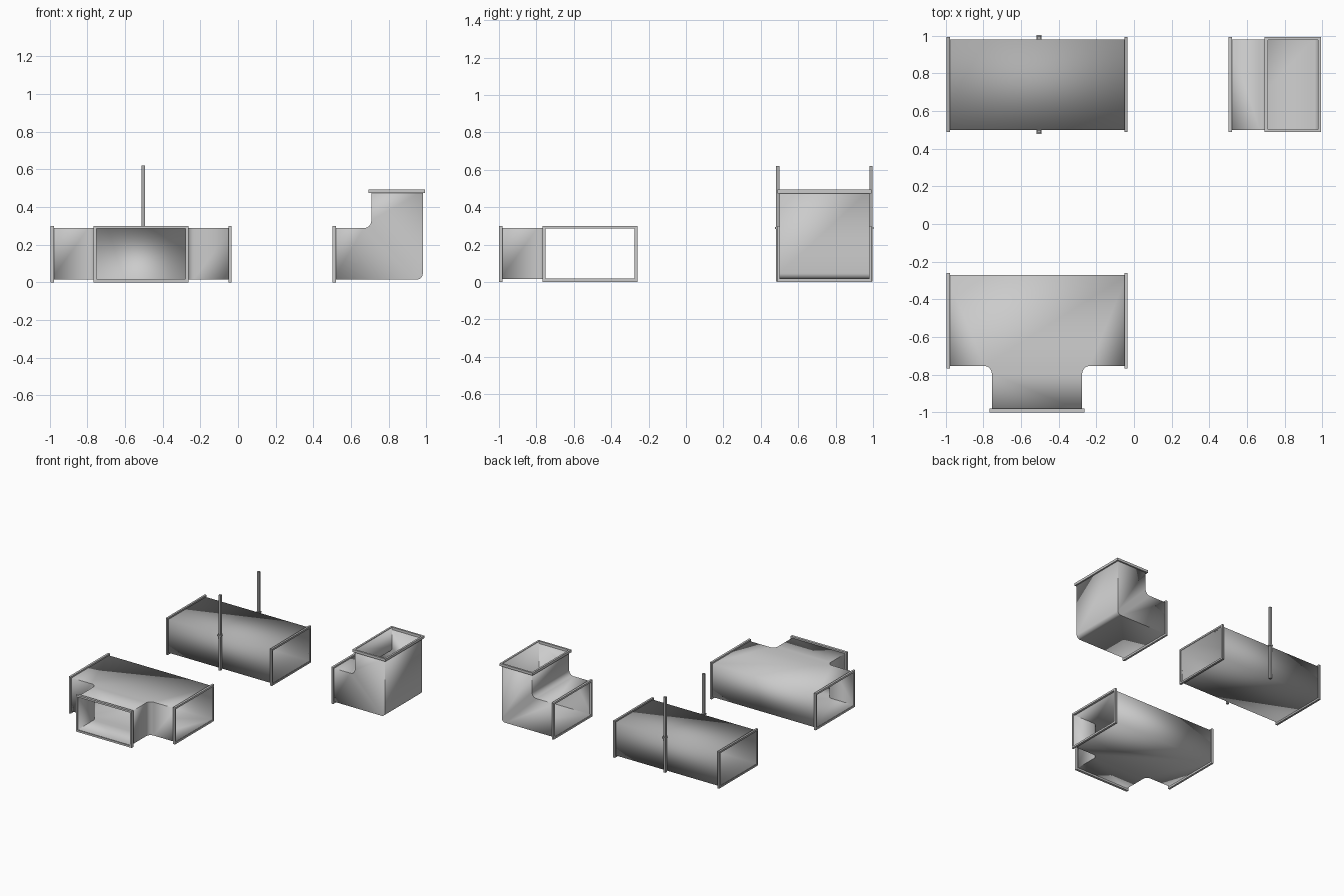
import bpy, bmesh, math

if "Cube" in bpy.data.objects:
    bpy.data.objects.remove(bpy.data.objects["Cube"])

dark = bpy.data.materials.new("dark_grey")
dark.diffuse_color = (0.42, 0.42, 0.42, 1)
dark.use_nodes = True
dark.node_tree.nodes["Principled BSDF"].inputs["Base Color"].default_value = dark.diffuse_color


def finish(name, bm, mat=None):
    me = bpy.data.meshes.new(name)
    bm.to_mesh(me)
    bm.free()
    ob = bpy.data.objects.new(name, me)
    bpy.context.collection.objects.link(ob)
    if mat:
        me.materials.append(mat)
    return ob


def arc(cx, cy, r, a0, a1, n=8):
    angles = [math.radians(a0 + (a1 - a0) * i / n) for i in range(n + 1)]
    return [(cx + r * math.cos(a), cy + r * math.sin(a)) for a in angles]


def duct(name, profile, open_edges, to3d, w0, w1, mat=None):
    """Sheet-metal shell: extruded profile with the listed edges left open."""
    bm = bmesh.new()
    a = [bm.verts.new(to3d(u, v, w0)) for u, v in profile]
    b = [bm.verts.new(to3d(u, v, w1)) for u, v in profile]
    n = len(profile)
    bm.faces.new(a[::-1])
    bm.faces.new(b)
    sides = [bm.faces.new((a[i], a[(i + 1) % n], b[(i + 1) % n], b[i])) for i in range(n)]
    bmesh.ops.recalc_face_normals(bm, faces=bm.faces[:])
    bmesh.ops.delete(bm, geom=[sides[i % n] for i in open_edges], context='FACES_ONLY')
    ob = finish(name, bm, mat)
    bpy.ops.object.select_all(action='DESELECT')
    ob.select_set(True)
    bpy.context.view_layer.objects.active = ob
    bpy.ops.object.shade_smooth_by_angle(angle=math.radians(30))
    mod = ob.modifiers.new("wall", 'SOLIDIFY')
    mod.thickness = 0.003
    mod.offset = -1
    mod.use_even_offset = True


def flange(name, axis, span, us, vs, mat=None, rim=0.015):
    """Rectangular frame lying across the given axis."""
    bm = bmesh.new()
    rings = []
    for w, t in ((span[0], 0), (span[1], 0), (span[1], rim), (span[0], rim)):
        u0, u1, v0, v1 = us[0] + t, us[1] - t, vs[0] + t, vs[1] - t
        ring = []
        for u, v in ((u0, v0), (u1, v0), (u1, v1), (u0, v1)):
            co = [u, v]
            co.insert(axis, w)
            ring.append(bm.verts.new(co))
        rings.append(ring)
    for k in range(4):
        p, q = rings[k], rings[(k + 1) % 4]
        for i in range(4):
            j = (i + 1) % 4
            bm.faces.new((p[i], p[j], q[j], q[i]))
    bmesh.ops.recalc_face_normals(bm, faces=bm.faces[:])
    finish(name, bm, mat)


def box(name, lo, hi, mat=None):
    bm = bmesh.new()
    bmesh.ops.create_cube(bm, size=1)
    for v in bm.verts:
        v.co = [lo[i] + (v.co[i] + 0.5) * (hi[i] - lo[i]) for i in range(3)]
    finish(name, bm, mat)


def xy(u, v, w):
    return (u, v, w)


def xz(u, v, w):
    return (u, w, v)


Z = (0.0, 0.3)          # flange height range
B, T = 0.015, 0.288     # duct bottom and top
L, R = -0.995, -0.034   # ends of the long ducts
F = 0.017               # flange depth
BACK = (0.488, 0.992)   # flange y range of the back row

# straight duct
duct("straight_duct", [(L + .003, 0.5), (R - .003, 0.5), (R - .003, 0.98), (L + .003, 0.98)],
     [1, 3], xy, B, T, dark)
flange("straight_flange_left", 0, (L, L + F), BACK, Z, dark)
flange("straight_flange_right", 0, (R - F, R), BACK, Z, dark)

# hangers on both sides of the straight duct
for side, s in (("front", -1), ("back", 1)):
    def ys(a, b):
        return sorted((0.74 + s * a, 0.74 + s * b))
    y = ys(0.2405, 0.258)
    box("hanger_rod_" + side, (-0.513, y[0], 0.003), (-0.495, y[1], 0.62), dark)
    y = ys(0.2402, 0.263)
    box("hanger_collar_" + side, (-0.518, y[0], 0.282), (-0.490, y[1], 0.294), dark)

# tee duct, branch facing the front
r = 0.04
x0, x1, y0, y1 = -0.755, -0.275, -0.754, -0.272
tee = [(x0, -0.995), (x1, -0.995)]
tee += arc(x1 + r, y0 - r, r, 180, 90)
k = len(tee)
tee += [(R - .003, y0), (R - .003, y1), (L + .003, y1), (L + .003, y0)]
tee += arc(x0 - r, y0 - r, r, 90, 0)
duct("tee_duct", tee, [0, k, k + 2], xy, B, T)
flange("tee_flange_left", 0, (L, L + F), (-0.767, -0.259), Z)
flange("tee_flange_right", 0, (R - F, R), (-0.767, -0.259), Z)
flange("tee_flange_front", 1, (-1.0, -0.98), (-0.768, -0.262), Z)

# elbow duct turning upward
elbow = [(0.506, B)] + arc(0.95, B + 0.031, 0.031, -90, 0)
k = len(elbow)
elbow += [(0.981, 0.49), (0.708, 0.49)]
elbow += arc(0.708 - r, T + r, r, 0, -90)
elbow += [(0.506, T)]
duct("elbow_duct", elbow, [k, len(elbow) - 1], xz, 0.5, 0.98)
flange("elbow_flange_left", 0, (0.503, 0.503 + F), BACK, Z)
flange("elbow_flange_top", 2, (0.474, 0.494), (0.694, 0.993), BACK)
